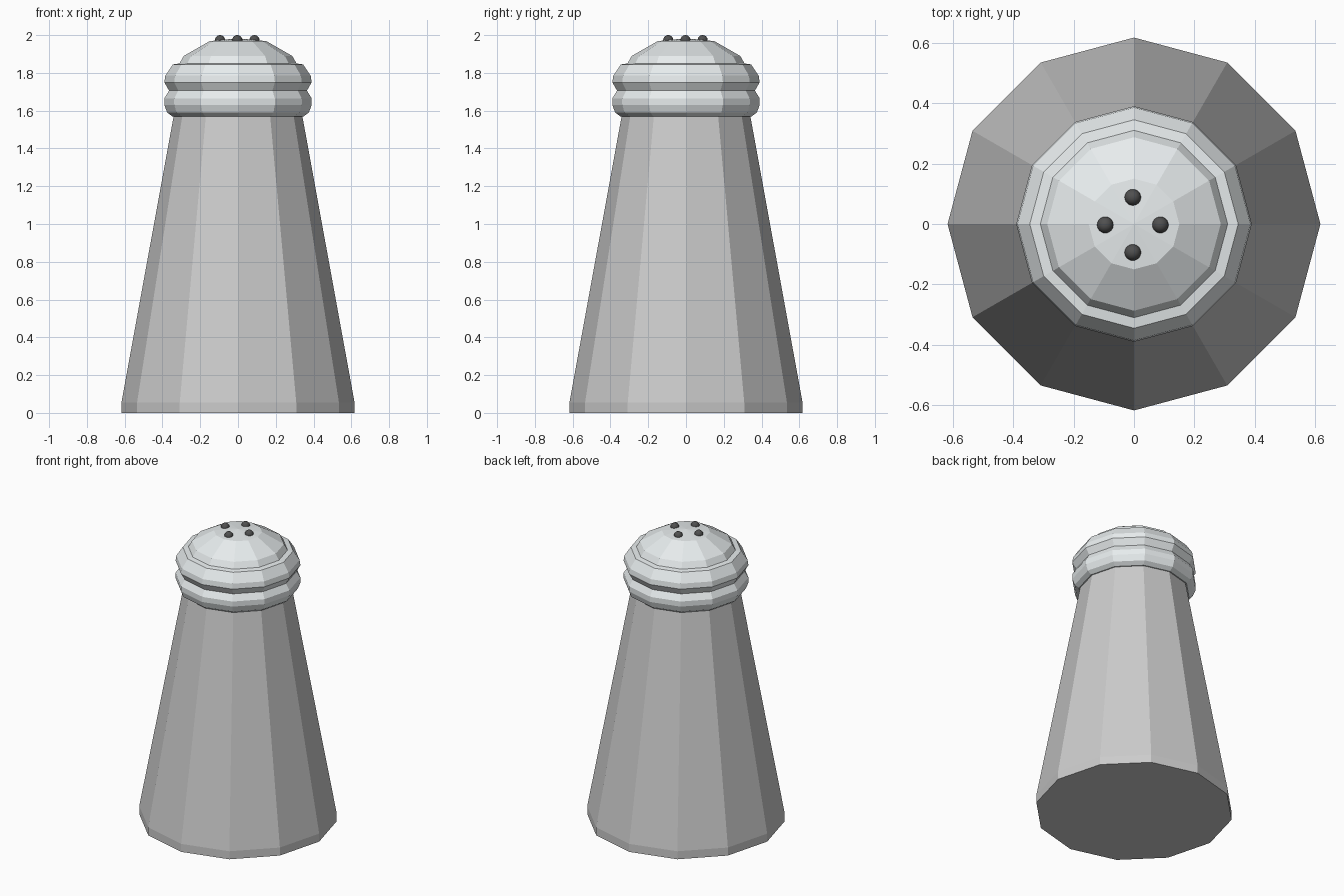
import bpy, bmesh, math

if "Cube" in bpy.data.objects:
    bpy.data.objects.remove(bpy.data.objects["Cube"])

def material(name, c):
    m = bpy.data.materials.new(name)
    m.diffuse_color = (*c, 1)
    m.use_nodes = True
    m.node_tree.nodes["Principled BSDF"].inputs["Base Color"].default_value = m.diffuse_color
    return m

def lathe(name, profile, mat=None, sides=12):
    """Revolve (radius, z) points into a closed, faceted solid."""
    bm = bmesh.new()
    rings = []
    for r, z in profile:
        if r == 0:
            rings.append([bm.verts.new((0, 0, z))] * sides)
        else:
            rings.append([bm.verts.new((r * math.cos(2 * math.pi * i / sides),
                                        r * math.sin(2 * math.pi * i / sides), z))
                          for i in range(sides)])
    for a, b in zip(rings, rings[1:]):
        for i in range(sides):
            j = (i + 1) % sides
            bm.faces.new(list(dict.fromkeys((a[i], a[j], b[j], b[i]))))
    if profile[0][0] > 0:
        bm.faces.new(rings[0][::-1])
    if profile[-1][0] > 0:
        bm.faces.new(rings[-1])
    bmesh.ops.recalc_face_normals(bm, faces=bm.faces[:])
    me = bpy.data.meshes.new(name)
    bm.to_mesh(me)
    bm.free()
    ob = bpy.data.objects.new(name, me)
    bpy.context.collection.objects.link(ob)
    if mat:
        me.materials.append(mat)
    return ob

metal = material("cap_metal", (0.80, 0.84, 0.85))
dark = material("hole_dark", (0.08, 0.08, 0.08))

# Tapered twelve-sided body
lathe("body", [(0.617, 0), (0.617, 0.055), (0.34, 1.575)])

# Cap: two beaded bands, a step and a shallow dome
lathe("cap", [(0.348, 1.57), (0.375, 1.59), (0.39, 1.63), (0.39, 1.665),
              (0.365, 1.706), (0.39, 1.75), (0.385, 1.785), (0.345, 1.845),
              (0.31, 1.85), (0.287, 1.89), (0.15, 1.968), (0, 1.983)], metal)

# Four pour holes shown as dark beads
for i in range(4):
    a = i * math.pi / 2
    bpy.ops.mesh.primitive_uv_sphere_add(
        segments=24, ring_count=12, radius=0.027,
        location=(0.091 * math.cos(a) - 0.004, 0.091 * math.sin(a) - 0.003, 1.973))
    hole = bpy.context.object
    hole.name = f"pour_hole_{i + 1}"
    hole.data.materials.append(dark)
    bpy.ops.object.shade_smooth()
